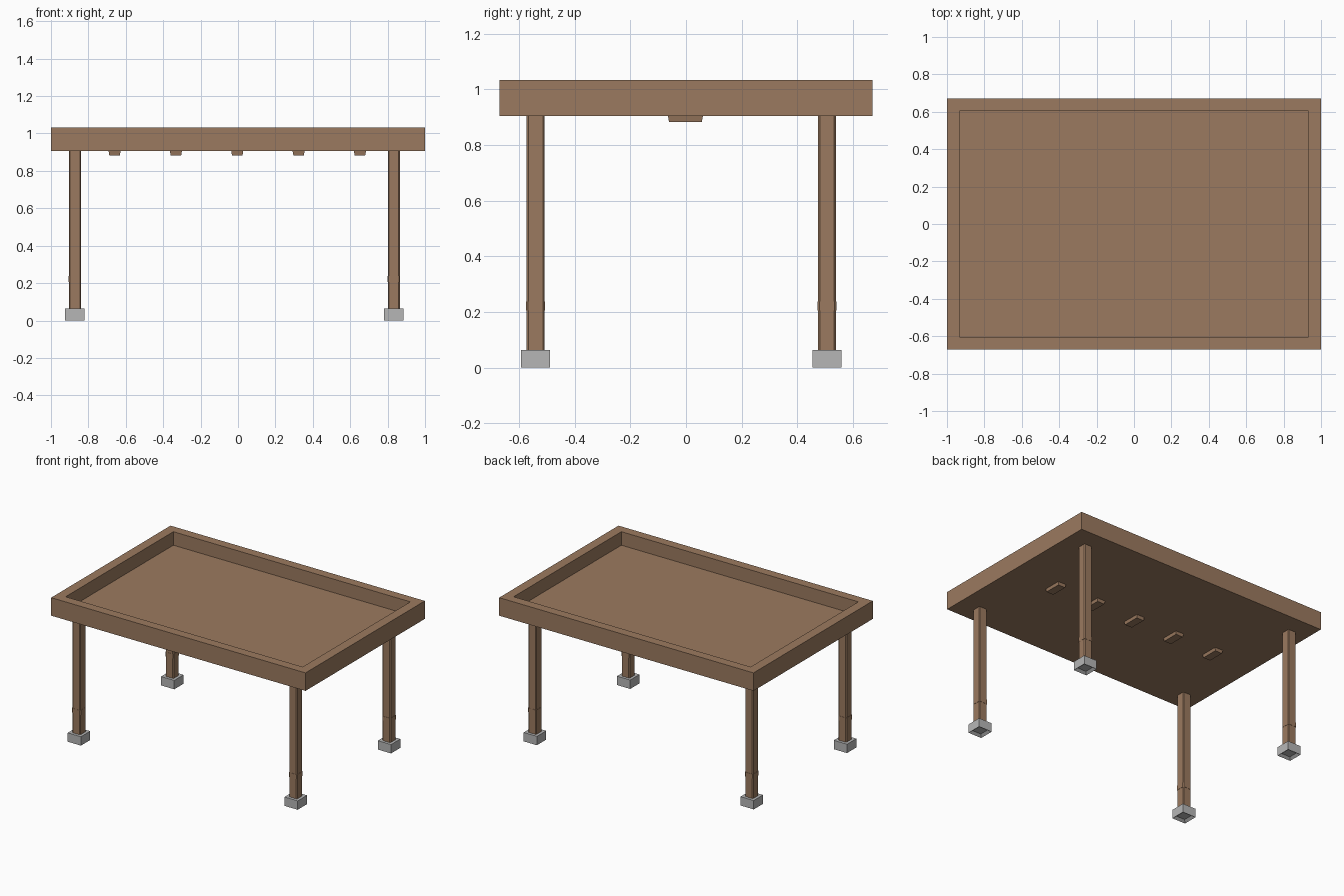
import bpy, bmesh
from mathutils import Vector

if "Cube" in bpy.data.objects:
    bpy.data.objects.remove(bpy.data.objects["Cube"])


def material(name, rgb):
    m = bpy.data.materials.new(name)
    m.diffuse_color = (*rgb, 1)
    m.use_nodes = True
    m.node_tree.nodes["Principled BSDF"].inputs["Base Color"].default_value = m.diffuse_color
    return m


WOOD = material("brown wood", (0.33, 0.195, 0.115))
STONE = material("grey stone", (0.47, 0.47, 0.47))


def box(name, x, y, z, mat, bevel=0.0, vertical_only=False, taper=0.0, recess=0.0):
    """Box from (min, max) ranges, with optional bevel, bottom taper and bottom recess."""
    bm = bmesh.new()
    bmesh.ops.create_cube(bm, size=1)
    for v in bm.verts:
        v.co = Vector([r[0] if c < 0 else r[1] for c, r in zip(v.co, (x, y, z))])
    bottom = min(bm.faces, key=lambda f: f.calc_center_median().z)
    if taper:
        mid = bottom.calc_center_median()
        for v in bottom.verts:
            v.co.x += taper if v.co.x < mid.x else -taper
            v.co.y += taper if v.co.y < mid.y else -taper
    if recess:
        bmesh.ops.inset_region(bm, faces=[bottom], thickness=0.025)
        bmesh.ops.translate(bm, verts=bottom.verts, vec=(0, 0, recess))
    if bevel:
        edges = [e for e in bm.edges
                 if not vertical_only or abs(e.verts[0].co.z - e.verts[1].co.z) > 0.01]
        bmesh.ops.bevel(bm, geom=edges, offset=bevel, segments=1, affect='EDGES')
    bmesh.ops.recalc_face_normals(bm, faces=bm.faces)
    mesh = bpy.data.meshes.new(name)
    bm.to_mesh(mesh)
    bm.free()
    mesh.materials.append(mat)
    ob = bpy.data.objects.new(name, mesh)
    bpy.context.collection.objects.link(ob)
    return ob


LX, LY = 1.0, 0.67            # half size of the tray
IX, IY = 0.932, 0.605         # half size of the opening
Z0, Z1, Z2 = 0.905, 0.937, 1.033

# Tray floor board
box("tray_floor", (-LX, LX), (-LY, LY), (Z0, Z1), WOOD)

# Raised rim: two long rails and two short rails between them
for side, s in (("front", -1), ("back", 1)):
    box(f"{side}_rail", (-LX, LX), sorted((s * IY, s * LY)), (Z1, Z2), WOOD)
for side, s in (("left", -1), ("right", 1)):
    box(f"{side}_rail", sorted((s * IX, s * LX)), (-IY, IY), (Z1, Z2), WOOD)

# Chamfered legs with a thin band, each in a stone foot
for side, cx in (("left", -0.872), ("right", 0.833)):
    for end, cy in (("front", -0.541), ("back", 0.507)):
        def around(half):
            return (cx - half, cx + half), (cy - half, cy + half)
        box(f"{end}_{side}_leg", *around(0.032), (0.05, Z0), WOOD, 0.006, True)
        box(f"{end}_{side}_leg_band", *around(0.0335), (0.205, 0.237), WOOD, 0.006, True)
        box(f"{end}_{side}_foot", *around(0.052), (0, 0.063), STONE, recess=0.015)

# Row of small tapered cleats under the tray
for i in range(5):
    cx = -0.66 + 0.328 * i
    box(f"cleat_{i + 1}", (cx - 0.032, cx + 0.032), (-0.065, 0.061),
        (0.883, Z0), WOOD, taper=0.004)
